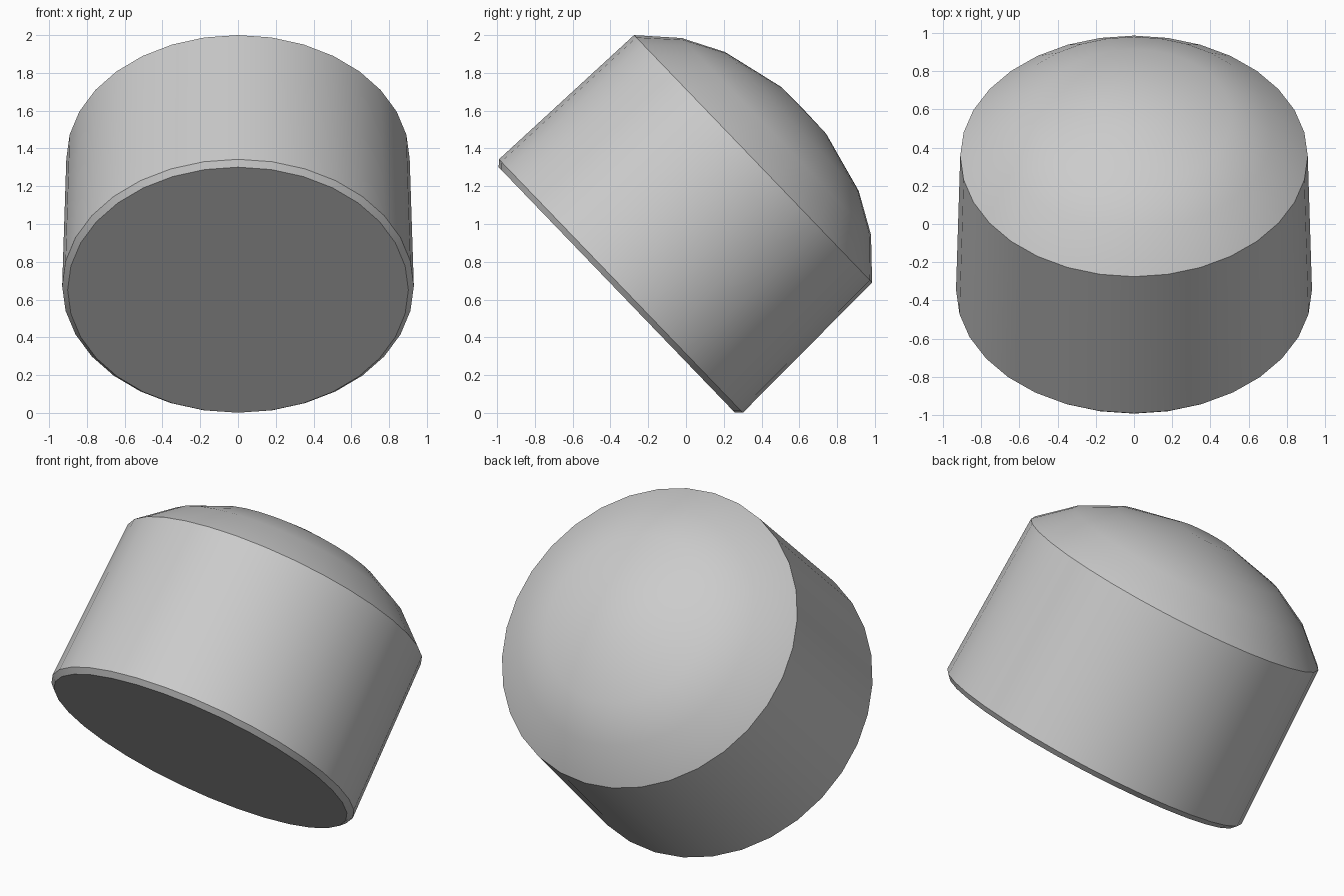
import bpy, bmesh, math
from mathutils import Matrix

if "Cube" in bpy.data.objects:
    bpy.data.objects.remove(bpy.data.objects["Cube"])

SIDES = 32
# (radius, height along the axis, measured from the dome rim)
PROFILE = [(0.902, -1.001), (0.931, -0.971), (0.909, 0.0),
           (0.723, 0.171), (0.511, 0.285), (0.172, 0.371)]

bm = bmesh.new()

# lathe rings: chamfered base, slightly tapered wall, shallow dome
rings = []
for r, h in PROFILE:
    rings.append([bm.verts.new((r * math.cos(2 * math.pi * i / SIDES),
                                r * math.sin(2 * math.pi * i / SIDES), h))
                  for i in range(SIDES)])
for a, b in zip(rings, rings[1:]):
    for i in range(SIDES):
        j = (i + 1) % SIDES
        bm.faces.new((a[i], a[j], b[j], b[i]))

# flat base and dome tip
bm.faces.new(rings[0][::-1])
tip = bm.verts.new((0, 0, 0.374))
for i in range(SIDES):
    bm.faces.new((rings[-1][i], rings[-1][(i + 1) % SIDES], tip))

# tip the whole body backwards
bm.transform(Matrix.Translation((0, 0.355, 1.345)) @
             Matrix.Rotation(-math.radians(46.1), 4, 'X'))
bmesh.ops.recalc_face_normals(bm, faces=bm.faces)

mesh = bpy.data.meshes.new("domed_cylinder")
bm.to_mesh(mesh)
bm.free()
body = bpy.data.objects.new("domed_cylinder", mesh)
bpy.context.collection.objects.link(body)
bpy.context.view_layer.objects.active = body
body.select_set(True)
bpy.ops.object.shade_smooth_by_angle(angle=math.radians(30))
